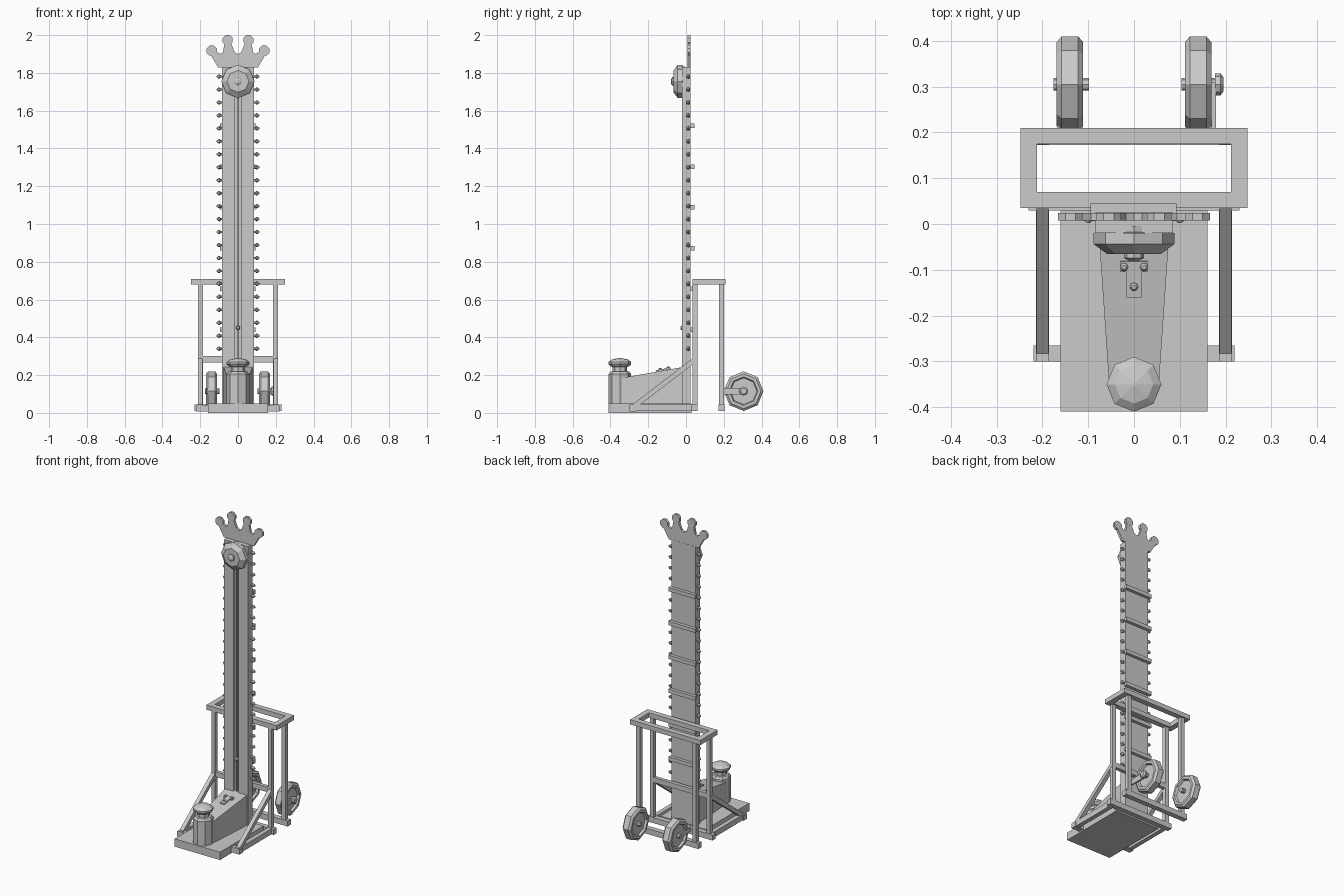
import bpy
import bmesh
import math
from mathutils import Matrix, Vector

if "Cube" in bpy.data.objects:
    bpy.data.objects.remove(bpy.data.objects["Cube"])

grey = bpy.data.materials.new("plain_grey")
grey.use_nodes = True
COLOUR = (0.6, 0.6, 0.6, 1)
grey.diffuse_color = COLOUR
grey.node_tree.nodes["Principled BSDF"].inputs["Base Color"].default_value = COLOUR


def finish(name, bm, matrix=None):
    if matrix:
        bm.transform(matrix)
    bmesh.ops.recalc_face_normals(bm, faces=bm.faces)
    mesh = bpy.data.meshes.new(name)
    bm.to_mesh(mesh)
    bm.free()
    mesh.materials.append(grey)
    obj = bpy.data.objects.new(name, mesh)
    bpy.context.collection.objects.link(obj)
    return obj


def box(name, xs, ys, zs):
    bm = bmesh.new()
    size = [b - a for a, b in (xs, ys, zs)]
    mid = [(a + b) / 2 for a, b in (xs, ys, zs)]
    bmesh.ops.create_cube(bm, size=1)
    return finish(name, bm, Matrix.Translation(mid) @ Matrix.Diagonal((*size, 1)))


def pair(name, xs, ys, zs):
    box("left_" + name, xs, ys, zs)
    box("right_" + name, (-xs[1], -xs[0]), ys, zs)


def lathe(name, profile, place, turn=None, sides=8, closed=False):
    """Turn (radius, height) points about z, then rotate and place."""
    bm = bmesh.new()
    rings = []
    for r, h in profile:
        rings.append([bm.verts.new((r * math.cos(k * math.tau / sides),
                                    r * math.sin(k * math.tau / sides), h))
                      for k in range(sides)])
    steps = list(zip(rings, rings[1:]))
    if closed:
        steps.append((rings[-1], rings[0]))
    else:
        bm.faces.new(rings[0])
        bm.faces.new(rings[-1])
    for a, b in steps:
        for k in range(sides):
            n = (k + 1) % sides
            bm.faces.new((a[k], a[n], b[n], b[k]))
    return finish(name, bm, Matrix.Translation(place) @ (turn or Matrix()))


def extrude(name, points, depth, matrix):
    bm = bmesh.new()
    face = bm.faces.new([bm.verts.new((x, y, 0)) for x, y in points])
    out = bmesh.ops.extrude_face_region(bm, geom=[face])
    bmesh.ops.translate(bm, vec=(0, 0, depth),
                        verts=[v for v in out["geom"] if isinstance(v, bmesh.types.BMVert)])
    return finish(name, bm, matrix)


TO_FRONT = Matrix.Rotation(math.pi / 2, 4, "X")   # local z to -y
TO_SIDE = Matrix.Rotation(math.pi / 2, 4, "Y")    # local z to +x

# Base platform and low frame
box("base_platform", (-.16, .16), (-.41, .03), (0, .05))
box("front_cross_bar", (-.22, .22), (-.3, -.265), (.008, .04))
box("middle_cross_bar", (-.23, .23), (.03, .062), (.01, .045))
box("rear_cross_bar", (-.23, .23), (.172, .204), (.01, .045))
pair("base_rail", (.186, .214), (-.3, .05), (.01, .045))

# Upright frame
pair("front_post", (.186, .212), (.035, .06), (.02, .69))
pair("rear_post", (.186, .212), (.174, .2), (.02, .69))
box("low_brace", (-.2, .2), (.037, .06), (.268, .3))
pair("top_side_rail", (.212, .248), (.035, .21), (.68, .71))
box("top_front_rail", (-.212, .212), (.035, .07), (.68, .71))
box("top_rear_rail", (-.212, .212), (.175, .21), (.68, .71))

# Diagonal struts
start, end = Vector((0, -.275, .035)), Vector((0, .045, .28))
for side, label in ((1, "left"), (-1, "right")):
    bm = bmesh.new()
    bmesh.ops.create_cube(bm, size=1)
    along = end - start
    tilt = Matrix.Rotation(math.atan2(along.z, along.y), 4, "X")
    finish(label + "_diagonal_strut", bm,
           Matrix.Translation((start + end) / 2 + Vector((side * .2, 0, 0)))
           @ tilt @ Matrix.Diagonal((.026, along.length, .026, 1)))

# Wheels with recessed faces, hubs and arms
tyre = [(.105, -.018), (.105, .018), (.092, .029), (.076, .029),
        (.07, .016), (.07, -.016), (.076, -.029), (.092, -.029)]
for side, label in ((1, "left"), (-1, "right")):
    place = (side * .14, .305, .115)
    lathe(label + "_tyre", tyre, place, TO_SIDE, closed=True)
    lathe(label + "_wheel_disc", [(.075, -.016), (.075, .016)], place, TO_SIDE)
    lathe(label + "_hub", [(.014, -.036), (.014, .042)], place, TO_SIDE)
box("left_wheel_arm", (.169, .179), (.19, .31), (.097, .133))
box("right_wheel_arm", (-.168, -.158), (.19, .31), (.1, .13))
lathe("left_hub_cap", [(.024, 0), (.024, .012), (.016, .018)], (.177, .305, .115), TO_SIDE)

# Tower: backboard, face boards and centre track
box("tower_backboard", (-.085, .085), (-.006, .025), (.05, 1.83))
pair("tower_face_board", (.018, .085), (-.02, -.006), (.05, 1.83))
box("centre_track", (-.004, .004), (-.014, -.006), (.05, 1.75))
for i in range(6):
    z = .44 + i * .216
    box("rear_batten", (-.095, .093), (.024, .045), (z - .012, z + .012))
lathe("sliding_puck", [(.012, 0), (.012, .012), (.007, .02)], (0, -.01, .45), TO_FRONT)

# Rows of bulbs on both edges
bulb = [(.006, 0), (.006, .008), (.012, .014), (.011, .02), (.003, .03)]
for i in range(22):
    z = .34 + i * .0686
    for side, label in ((1, "left"), (-1, "right")):
        turn = Matrix.Rotation(side * math.pi / 2, 4, "Y")
        lathe(label + "_bulb", bulb, (side * .083, .012, z), turn, sides=6)

# Bell at the top
bell = [(.08, 0), (.08, .014), (.088, .016), (.088, .04), (.058, .062), (.024, .062)]
lathe("bell", bell, (0, -.004, 1.755), TO_FRONT)
lathe("bell_nut", [(.022, 0), (.022, .01), (.01, .016)], (0, -.064, 1.755), TO_FRONT)

# Crown plate: right half outline mirrored, with octagonal tips
half = [(.105, 1.828), (.15, 1.905), (.125, 1.92), (.094, 1.9),
        (.08, 1.908), (.07, 1.965), (.04, 1.965), (.018, 1.91)]
outline = half + [(0, 1.9)] + [(-x, z) for x, z in reversed(half)]
extrude("crown_plate", outline, .016, Matrix.Translation((0, .024, 0)) @ TO_FRONT)
for side in (1, -1):
    for x, z in ((.139, 1.918), (.055, 1.973)):
        turn = TO_FRONT @ Matrix.Rotation(math.pi / 8, 4, "Z")
        lathe("crown_tip", [(.029, 0), (.029, .0164)], (side * x, .0242, z), turn)

# Sloped lever housing, narrowing toward the front
bm = bmesh.new()
ends = []
for w, y, top in ((.055, -.34, .185), (.08, .025, .25)):
    ends.append([bm.verts.new((x, y, z)) for x, z in
                 ((-w, .045), (w, .045), (w, top), (-w, top))])
for ring in ends:
    bm.faces.new(ring)
for k in range(4):
    n = (k + 1) % 4
    bm.faces.new((ends[0][k], ends[0][n], ends[1][n], ends[1][k]))
finish("lever_housing", bm)

# T-shaped bracket with bolts lying on the slope
slope = math.atan2(.065, .365)
on_slope = Matrix.Translation((0, -.1, .2285)) @ Matrix.Rotation(slope, 4, "X")
tee = [(-.03, .02), (.03, .02), (.03, -.004), (.016, -.004),
       (.016, -.06), (-.016, -.06), (-.016, -.004), (-.03, -.004)]
extrude("hinge_plate", tee, .008, on_slope)
for x, y in ((-.022, .008), (.022, .008), (0, -.036)):
    spot = on_slope @ Vector((x, y, .006))
    lathe("hinge_bolt", [(.009, 0), (.009, .006), (.005, .01)], spot,
          Matrix.Rotation(slope, 4, "X"))

# Striking post with neck and domed pad
post = [(.06, .045), (.06, .205), (.05, .218), (.038, .22), (.038, .243),
        (.052, .248), (.06, .258), (.06, .27), (.042, .283), (.004, .291)]
lathe("striking_post", post, (0, -.35, 0))
